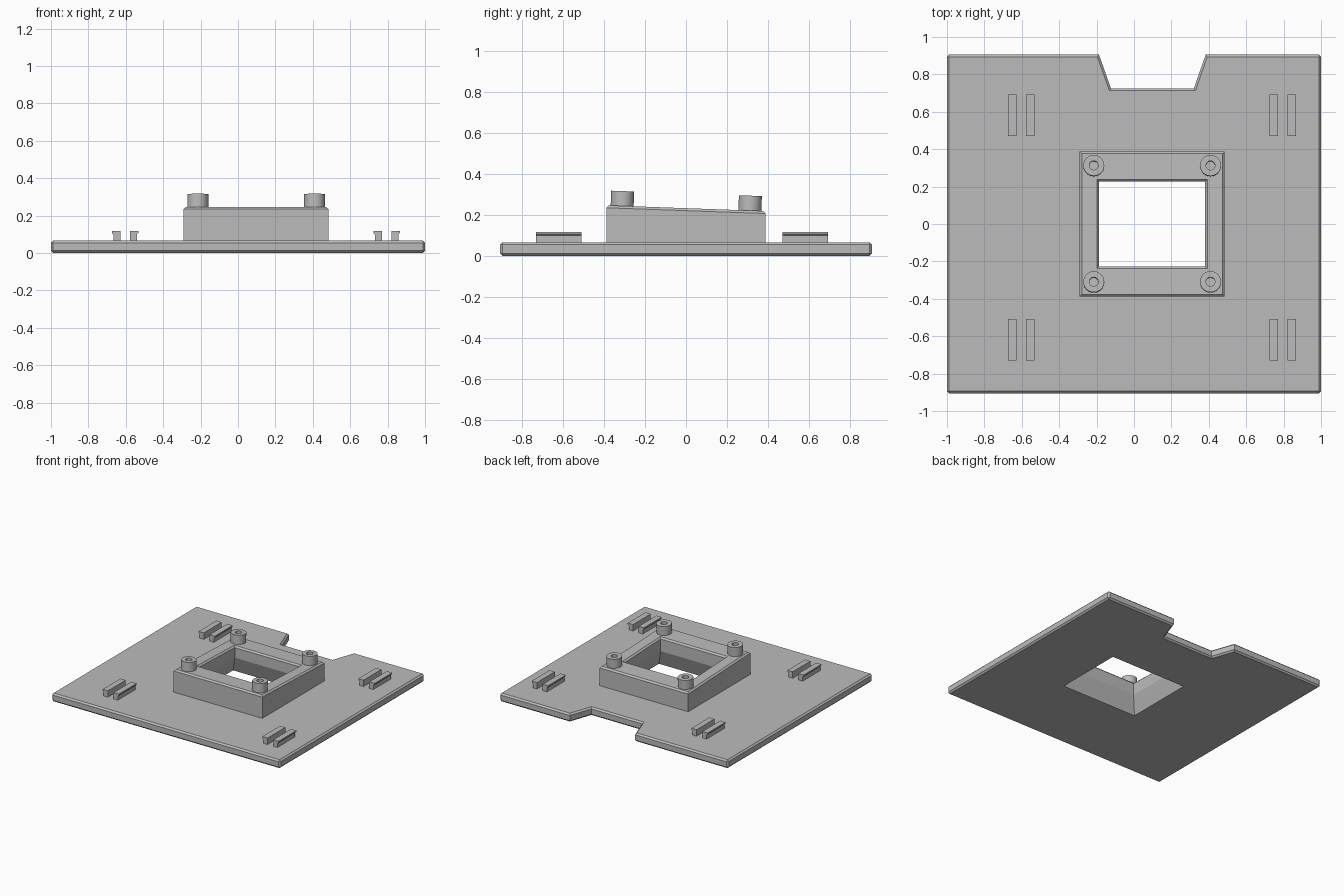
import bpy, bmesh, math
from mathutils import Matrix

if "Cube" in bpy.data.objects:
    bpy.data.objects.remove(bpy.data.objects["Cube"])

grey = bpy.data.materials.new("plain grey")
grey.diffuse_color = (0.5, 0.5, 0.5, 1)
grey.use_nodes = True
grey.node_tree.nodes["Principled BSDF"].inputs["Base Color"].default_value = grey.diffuse_color

CX = 0.097                 # centre of the raised frame in x
SLOPE = -0.036             # tilt of the frame top along y
PLATE_TOP = 0.066
FLARE_TOP = 0.132          # where the flared underside meets the straight opening


def top_z(y):
    return 0.232 + SLOPE * y


def finish(name, bm):
    bmesh.ops.recalc_face_normals(bm, faces=bm.faces[:])
    mesh = bpy.data.meshes.new(name)
    bm.to_mesh(mesh)
    bm.free()
    mesh.materials.append(grey)
    obj = bpy.data.objects.new(name, mesh)
    bpy.context.collection.objects.link(obj)
    return obj


def loft(name, loops, closed=False):
    """Skin equal-length loops; cap the ends, or join last to first."""
    bm = bmesh.new()
    rings = [[bm.verts.new(p) for p in loop] for loop in loops]
    n = len(rings[0])
    pairs = list(zip(rings, rings[1:])) + ([(rings[-1], rings[0])] if closed else [])
    for a, b in pairs:
        for i in range(n):
            j = (i + 1) % n
            bm.faces.new((a[i], a[j], b[j], b[i]))
    if not closed:
        bm.faces.new(rings[0])
        bm.faces.new(rings[-1])
    return finish(name, bm)


def rect(hx, hy, z):
    """Rectangle around the frame centre; z is a height or a function of y."""
    return [(CX + sx * hx, sy * hy, z(sy * hy) if callable(z) else z)
            for sx, sy in ((-1, -1), (1, -1), (1, 1), (-1, 1))]


def circle(r, z, n=40):
    return [(r * math.cos(math.tau * i / n), r * math.sin(math.tau * i / n), z)
            for i in range(n)]


IX, IY = 0.283, 0.226      # half size of the opening


def flare(z):
    grow = 0.05 * (1 - z / FLARE_TOP)
    return rect(IX + grow, IY + grow, z)


# Base plate with a tapered notch at the back, chamfered all round
outline = [(-1, -0.905), (1, -0.905), (1, 0.905), (0.383, 0.905),
           (0.32, 0.725), (-0.123, 0.725), (-0.187, 0.905), (-1, 0.905)]
plate = loft("base_plate", [[(x, y, z) for x, y in outline] for z in (0, PLATE_TOP)])
bevel = plate.modifiers.new("chamfer", 'BEVEL')
bevel.width = 0.012
bevel.segments = 1
bevel.limit_method = 'ANGLE'
bevel.angle_limit = math.radians(80)

# Flared opening through the plate
cutter = loft("opening_cutter", [flare(-0.05), flare(0.12)])
cutter.hide_render = True
cut = plate.modifiers.new("opening", 'BOOLEAN')
cut.operation = 'DIFFERENCE'
cut.solver = 'EXACT'
cut.object = cutter
bpy.context.view_layer.objects.active = plate
plate.select_set(True)
for m in ("chamfer", "opening"):
    bpy.ops.object.modifier_apply(modifier=m)
bpy.data.objects.remove(cutter)

# Raised frame with a sloping chamfered top
C, OX, OY = 0.012, 0.388, 0.388
loft("raised_frame", [
    rect(OX, OY, 0.05),
    rect(OX, OY, lambda y: top_z(y) - C),
    rect(OX - C, OY - C, top_z),
    rect(IX + C, IY + C, top_z),
    rect(IX, IY, lambda y: top_z(y) - C),
    rect(IX, IY, FLARE_TOP),
    flare(0.05),
], closed=True)

# Hollow mounting bosses, square to the sloping top
for sx in (-1, 1):
    for sy in (-1, 1):
        boss = loft("mounting_boss", [
            circle(0.056, -0.01), circle(0.056, 0.072),
            circle(0.024, 0.072), circle(0.024, 0.0)])
        y = sy * 0.311
        boss.data.transform(Matrix.Translation((CX + sx * 0.312, y, top_z(y)))
                            @ Matrix.Rotation(math.atan(SLOPE), 4, 'X'))
        bpy.ops.object.select_all(action='DESELECT')
        boss.select_set(True)
        bpy.context.view_layer.objects.active = boss
        bpy.ops.object.shade_smooth_by_angle(angle=math.radians(30))

# Pairs of clips with outward lips
profile = [(0.025, 0.055), (0.062, 0.055), (0.062, 0.098),
           (0.071, 0.107), (0.071, 0.117), (0.025, 0.117)]
for px in (-0.603, 0.795):
    for y0 in (-0.73, 0.47):
        for side in (-1, 1):
            loft("clip", [[(px + side * x, y, z) for x, z in profile]
                          for y in (y0, y0 + 0.222)])
